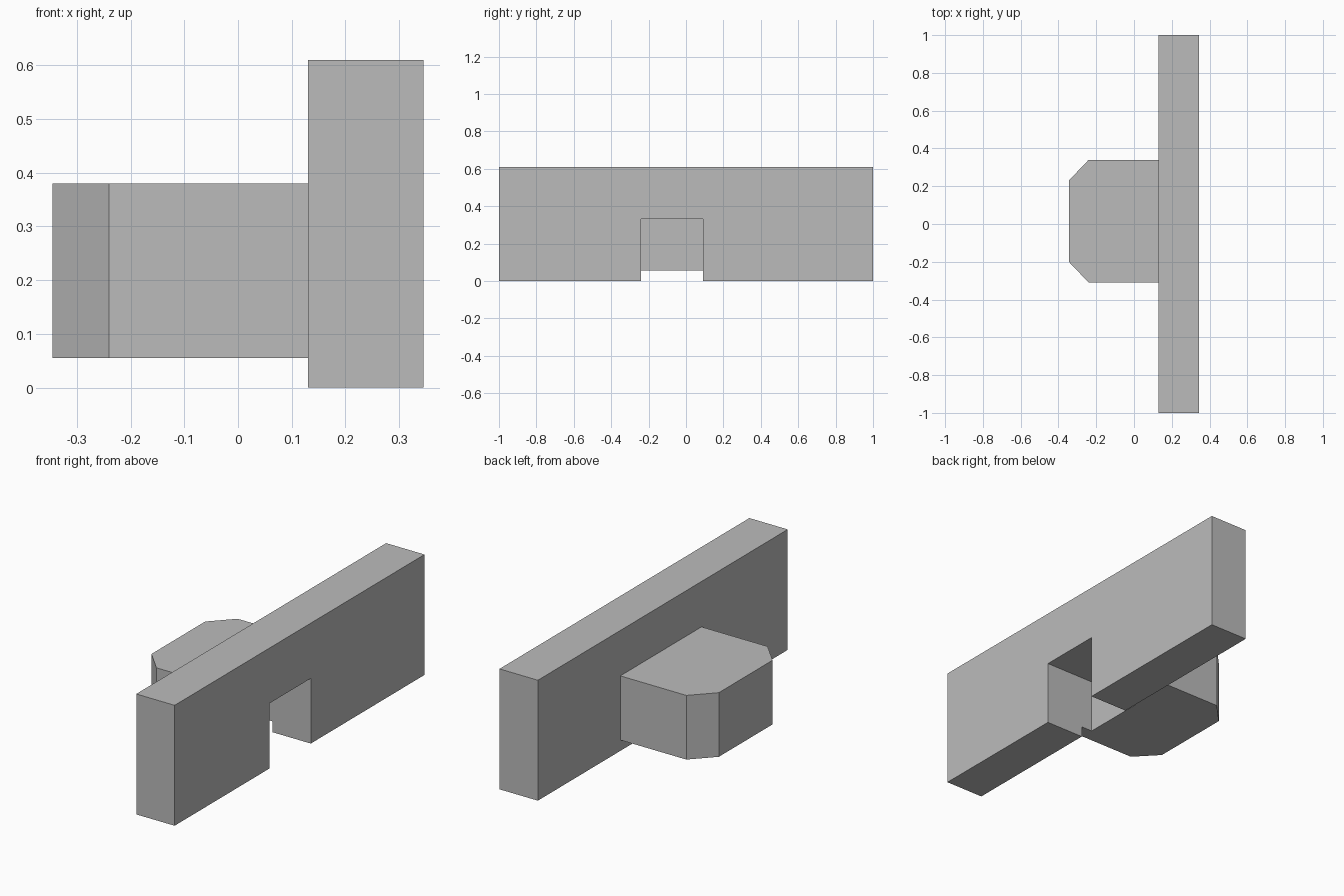
import bpy
import bmesh

cube = bpy.data.objects.get("Cube")
if cube:
    bpy.data.objects.remove(cube, do_unlink=True)

grey = bpy.data.materials.new("plain_grey")
grey.use_nodes = True
colour = (0.5, 0.5, 0.5, 1)
grey.diffuse_color = colour
grey.node_tree.nodes["Principled BSDF"].inputs["Base Color"].default_value = colour


def prism(name, profile, direction):
    """Extrude a closed 3D outline along a direction into a solid."""
    bm = bmesh.new()
    base = bm.faces.new([bm.verts.new(p) for p in profile])
    side = bmesh.ops.extrude_face_region(bm, geom=[base], use_keep_orig=True)
    moved = [v for v in side["geom"] if isinstance(v, bmesh.types.BMVert)]
    bmesh.ops.translate(bm, verts=moved, vec=direction)
    bmesh.ops.recalc_face_normals(bm, faces=bm.faces)
    mesh = bpy.data.meshes.new(name)
    bm.to_mesh(mesh)
    bm.free()
    mesh.materials.append(grey)
    obj = bpy.data.objects.new(name, mesh)
    bpy.context.collection.objects.link(obj)
    return obj


BACK, MID, FACE = -0.345, 0.13, 0.345       # depth stations along x
LOW, HIGH = -0.24, 0.09                     # slot sides along y
SLOT_TOP, SLOT_END = 0.33, 0.067

# Long upright wall with an open slot in its lower edge
wall_outline = [(-1, 0), (LOW, 0), (LOW, SLOT_TOP), (HIGH, SLOT_TOP),
                (HIGH, 0), (1, 0), (1, 0.61), (-1, 0.61)]
prism("wall", [(MID, y, z) for y, z in wall_outline], (FACE - MID, 0, 0))

# Block behind the wall with two chamfered corners
block_outline = [(MID, -0.31), (-0.24, -0.31), (BACK, -0.2),
                 (BACK, 0.23), (-0.24, 0.34), (MID, 0.34)]
block = prism("rear_block", [(x, y, 0.055) for x, y in block_outline],
              (0, 0, 0.325))

# The slot runs a short way into the block
cutter = prism("slot_cutter",
               [(SLOT_END, LOW, -0.1), (FACE, LOW, -0.1),
                (FACE, HIGH, -0.1), (SLOT_END, HIGH, -0.1)],
               (0, 0, SLOT_TOP + 0.1))
cutter.hide_render = True
cutter.hide_viewport = True
cutter.display_type = 'WIRE'
cut = block.modifiers.new("slot", 'BOOLEAN')
cut.operation = 'DIFFERENCE'
cut.solver = 'EXACT'
cut.object = cutter
